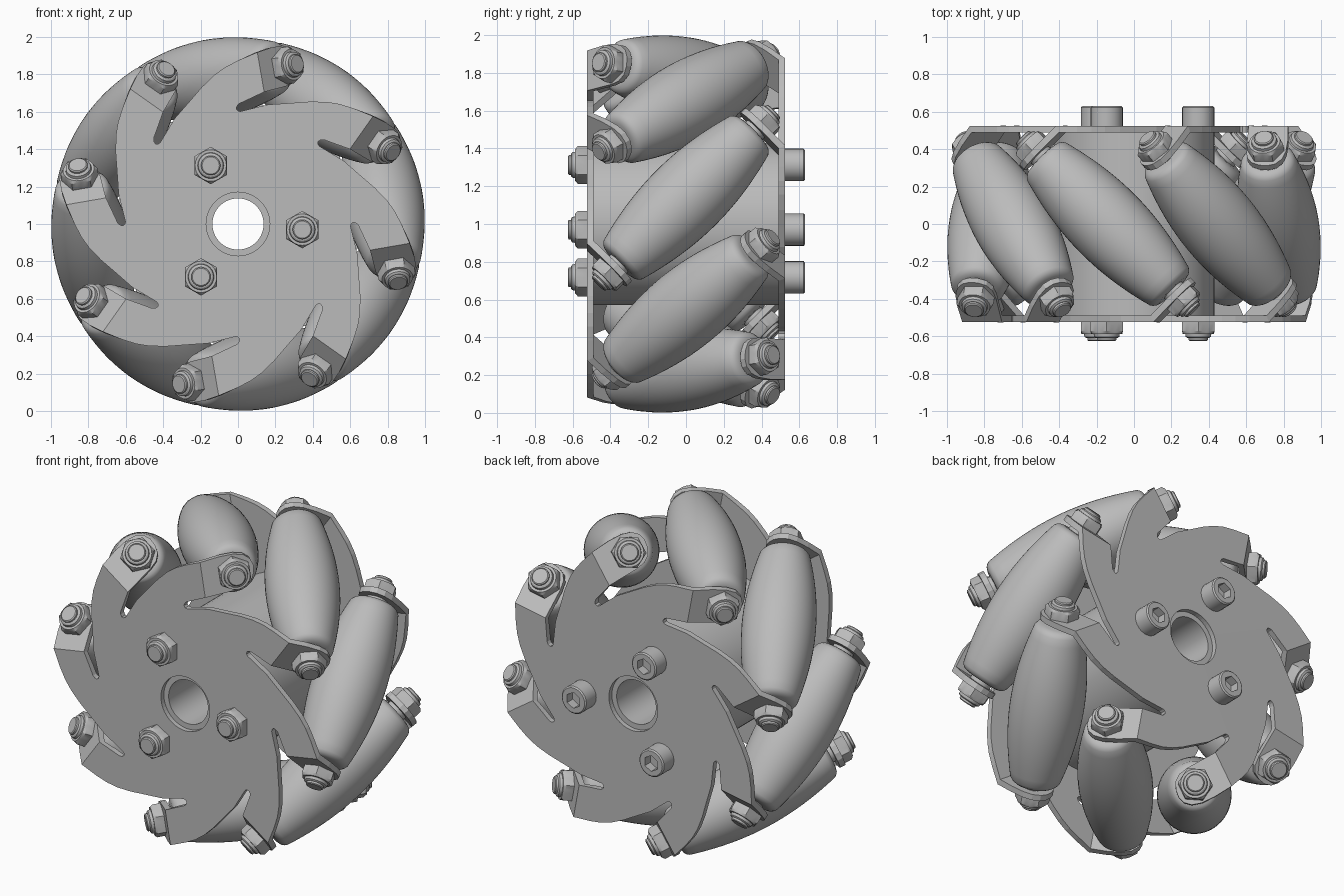
import bpy, bmesh
from math import sin, cos, pi, radians, hypot, atan2, sqrt
from mathutils import Matrix, Vector

cube = bpy.data.objects.get("Cube")
if cube:
    bpy.data.objects.remove(cube)

metal = bpy.data.materials.new("grey_metal")
metal.use_nodes = True
GREY = (0.5, 0.5, 0.5, 1)
metal.diffuse_color = GREY
metal.node_tree.nodes["Principled BSDF"].inputs["Base Color"].default_value = GREY

COUNT = 8
STEP = 2 * pi / COUNT
START = radians(10.2)      # angle of the first roller
MID_R = 0.787              # distance of the roller axes from the wheel axis
CENTRE = Vector((0, 0, 1))
Y = Vector((0, 1, 0))


def finish(bm, name):
    """Clean the bmesh and turn it into a mesh with sharp edges kept."""
    bmesh.ops.remove_doubles(bm, verts=bm.verts, dist=0.0005)
    bmesh.ops.recalc_face_normals(bm, faces=bm.faces)
    mesh = bpy.data.meshes.new(name)
    bm.to_mesh(mesh)
    bm.free()
    mesh.materials.append(metal)
    mesh.shade_smooth()
    mesh.set_sharp_from_angle(angle=radians(30))
    return mesh


def lathe(name, profile, segs=24):
    """Spin (radius, height[, hex]) points about z; hex rings become hexagons."""
    bm = bmesh.new()
    rings = []
    for r, h, *hexed in profile:
        ring = []
        for i in range(segs):
            a = 2 * pi * i / segs
            k = cos(pi / 6) / cos(a % (pi / 3) - pi / 6) if hexed else 1
            ring.append(bm.verts.new((r * k * cos(a), r * k * sin(a), h)))
        rings.append(ring)
    for low, high in zip(rings, rings[1:]):
        for i in range(segs):
            j = (i + 1) % segs
            bm.faces.new((low[i], low[j], high[j], high[i]))
    return finish(bm, name)


def place(name, mesh, origin, axis, side):
    """Put a lathed mesh so its z runs along axis and its x along side."""
    ob = bpy.data.objects.new(name, mesh)
    bpy.context.scene.collection.objects.link(ob)
    m = Matrix((side, axis.cross(side), axis)).transposed().to_4x4()
    m.translation = origin
    ob.matrix_world = m
    return ob


# Barrel profile: the outer side of a slanted roller follows the wheel rim
def barrel(s):
    return 1 - hypot(MID_R, s / sqrt(2))


body = [(barrel(i * 0.047), i * 0.047) for i in range(-10, 11)]
cap = [(0, 0.5), (0.1, 0.5), (0.122, 0.494), (0.135, 0.484)]
roller_mesh = lathe("roller", [(r, -h) for r, h in cap] + body + cap[::-1], 48)
axle_mesh = lathe("axle", [(0, -0.56), (0.065, -0.56), (0.065, 0.56), (0, 0.56)])
nut_mesh = lathe("lock_nut", [
    (0, 0), (0.1, 0, True), (0.1, 0.048, True), (0.084, 0.062), (0.07, 0.062),
    (0.067, 0.078), (0.058, 0.084), (0.052, 0.084), (0.052, 0.095), (0.046, 0.1), (0, 0.1)])
screw_mesh = lathe("screw_head", [
    (0, 0.05), (0.05, 0.05, True), (0.05, 0.105, True), (0.078, 0.105),
    (0.086, 0.098), (0.086, 0), (0, 0)])

# Rollers with their axles and nuts
for n in range(COUNT):
    a = START + n * STEP
    out = Vector((cos(a), 0, sin(a)))
    tangent = Vector((-sin(a), 0, cos(a)))
    axis = (tangent + Y).normalized()
    mid = CENTRE + out * MID_R
    place(f"roller_{n + 1}", roller_mesh, mid, axis, out)
    place(f"roller_axle_{n + 1}", axle_mesh, mid, axis, out)
    place(f"roller_front_nut_{n + 1}", nut_mesh, mid - axis * 0.557, -axis, out)
    place(f"roller_back_nut_{n + 1}", nut_mesh, mid + axis * 0.557, axis, out)

# Hub with a through bore
hub_mesh = lathe("hub", [(0.137, -0.495), (0.43, -0.495), (0.43, 0.495),
                         (0.137, 0.495), (0.137, -0.495)], 64)
place("hub", hub_mesh, CENTRE, Y, Vector((0, 0, 1)))

# Three hub bolts: lock nuts in front, socket heads behind
for n in range(3):
    a = radians(115) + n * 2 * pi / 3
    spot = CENTRE + Vector((cos(a), 0, sin(a))) * 0.345
    place(f"hub_nut_{n + 1}", nut_mesh, spot - Y * 0.525, -Y, Vector((0, 0, 1)))
    place(f"hub_screw_{n + 1}", screw_mesh, spot + Y * 0.525, Y, Vector((0, 0, 1)))

# Side plate tooth outline as (sideways, outward) points
FOLD = 0.256
PLATE_Y = 0.5075
SLOT = (0.1, 0.608)
slot_upper = [(0.107, 0.622), (0.12, 0.632), (0.17, 0.645)]
slot_lower = [(0.27, 0.6), (0.12, 0.59), (0.107, 0.595)]
outer_edge = [(FOLD, 0.885), (0.154, 0.86), (0.08, 0.837), (0.014, 0.805),
              (-0.06, 0.755), (-0.14, 0.69)]
tab_edge = [(FOLD, 0.67), (0.38, 0.68), (0.42, 0.692), (0.447, 0.72), (0.461, 0.765),
            (0.464, 0.81), (0.455, 0.85), (0.43, 0.882), (0.39, 0.897), (0.33, 0.897),
            (FOLD, 0.885)]


def turn(p):
    c = cos(STEP)
    s = sin(STEP)
    return (p[0] * c - p[1] * s, p[0] * s + p[1] * c)


def side_plate(name, side):
    """Flat toothed disc whose tabs fold inwards square to the rollers."""
    bm = bmesh.new()
    first = atan2(SLOT[1], SLOT[0])
    bore = [(0.17 * cos(first + STEP * i / 6), 0.17 * sin(first + STEP * i / 6))
            for i in range(7)]
    flat = ([SLOT] + slot_upper + [tab_edge[0]] + outer_edge
            + [turn(p) for p in slot_lower + [SLOT]] + bore[::-1])
    for n in range(COUNT):
        a = START + n * STEP
        out = Vector((cos(a), 0, sin(a)))
        across = Vector((sin(a), 0, -cos(a))) * side
        for outline in (flat, tab_edge):
            bm.faces.new([bm.verts.new(
                CENTRE + across * v + out * r
                + Y * side * (max(0, v - FOLD) - PLATE_Y)) for v, r in outline])
    ob = bpy.data.objects.new(name, finish(bm, name))
    bpy.context.scene.collection.objects.link(ob)
    solid = ob.modifiers.new("thickness", "SOLIDIFY")
    solid.thickness = 0.035
    solid.offset = 0
    solid.use_even_offset = True
    ob.data.shade_flat()


side_plate("front_plate", 1)
side_plate("back_plate", -1)
